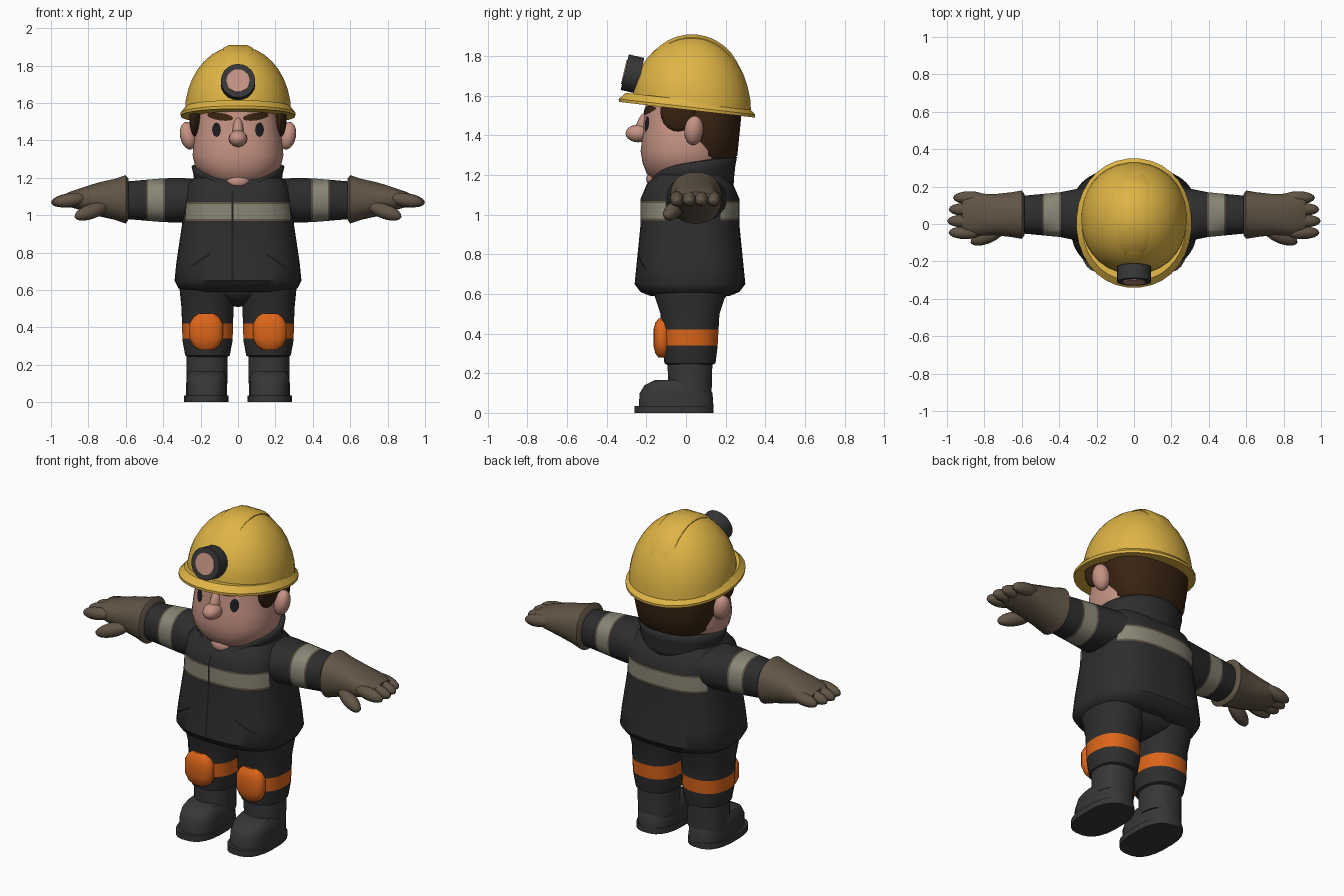
import bpy, bmesh, math
from mathutils import Matrix, Vector, Euler
from mathutils.bvhtree import BVHTree

cube = bpy.data.objects.get("Cube")
if cube:
    bpy.data.objects.remove(cube, do_unlink=True)


def material(name, red, green, blue):
    mat = bpy.data.materials.new(name)
    mat.use_nodes = True
    mat.diffuse_color = (red, green, blue, 1)
    shader = next(node for node in mat.node_tree.nodes if node.type == "BSDF_PRINCIPLED")
    shader.inputs["Base Color"].default_value = mat.diffuse_color
    return mat


YELLOW = material("helmet yellow", .74, .46, .06)
CLOTH = material("charcoal cloth", .027, .027, .027)
RUBBER = material("boot rubber", .038, .038, .038)
LEATHER = material("brown leather", .12, .09, .06)
SKIN = material("skin", .56, .29, .23)
ORANGE = material("pad orange", .72, .13, .01)
SILVER = material("reflective grey", .25, .24, .18)
HAIR = material("dark brown hair", .04, .017, .006)
BLACK = material("black", .012, .012, .014)
made = []


def finish(name, bm, mats, mirror=False):
    """Turn a bmesh into one object, or into a left and right pair."""
    bmesh.ops.recalc_face_normals(bm, faces=bm.faces)
    for side in (("left_", "right_") if mirror else ("",)):
        if side == "right_":
            bmesh.ops.scale(bm, vec=(-1, 1, 1), verts=bm.verts)
            bmesh.ops.reverse_faces(bm, faces=bm.faces)
        mesh = bpy.data.meshes.new(side + name)
        bm.to_mesh(mesh)
        for mat in mats:
            mesh.materials.append(mat)
        ob = bpy.data.objects.new(side + name, mesh)
        bpy.context.collection.objects.link(ob)
        made.append(ob)
    bm.free()
    return ob


def bridge(bm, loops):
    """Join closed loops of vertices with quads."""
    for low, high in zip(loops, loops[1:]):
        for i in range(len(low)):
            bm.faces.new((low[i - 1], low[i], high[i], high[i - 1]))


def paint_band(bm, axis, middle, half, edge, keep):
    """Cut a cross band with edging into the faces and colour it."""
    normal = Vector([float(i == axis) for i in range(3)])
    for reach in {half, half + edge}:
        for offset in (-reach, reach):
            geom = bm.verts[:] + bm.edges[:] + bm.faces[:]
            bmesh.ops.bisect_plane(bm, geom=geom, plane_co=normal * (middle + offset),
                                   plane_no=normal)
    for face in bm.faces:
        centre = face.calc_center_median()
        away = abs(centre[axis] - middle)
        if away < half + edge and keep(centre):
            face.material_index = 1 if away < half else 2


def loft(name, mats, centre, rings, along_x=False, sides=24, power=2.3, mirror=False,
         band=None, tilt=None):
    """Skin superellipse rings, each given as position and two radii."""
    bm = bmesh.new()
    loops = []
    for position, radius_a, radius_b in rings:
        loop = []
        for i in range(sides):
            angle = math.tau * (i + .5) / sides
            c, s = math.cos(angle), math.sin(angle)
            a = centre[0] + radius_a * math.copysign(abs(c) ** (2 / power), c)
            b = centre[1] + radius_b * math.copysign(abs(s) ** (2 / power), s)
            rise = b * tilt(position) if tilt else 0
            loop.append(bm.verts.new((position, a, b) if along_x else (a, b, position + rise)))
        loops.append(loop)
    bridge(bm, loops)
    bm.faces.new(loops[0])
    bm.faces.new(loops[-1])
    if band:
        paint_band(bm, *band)
    return finish(name, bm, mats, mirror)


def ball(name, mat, centre, scale, turn=(0, 0, 0), mirror=False):
    bm = bmesh.new()
    rotation = Euler([math.radians(degrees) for degrees in turn])
    bmesh.ops.create_uvsphere(bm, u_segments=16, v_segments=10, radius=1,
                              matrix=Matrix.LocRotScale(Vector(centre), rotation, Vector(scale)))
    finish(name, bm, [mat], mirror)


def patch(name, mat, target, x, z, width, height, degrees=0, rounded=True, mirror=False):
    """Lay a thin plate on the front of the target."""
    mesh = target.data
    tree = BVHTree.FromPolygons([v.co for v in mesh.vertices],
                                [f.vertices for f in mesh.polygons])
    turn = Matrix.Rotation(math.radians(degrees), 2)
    steps = 12
    bm = bmesh.new()
    bmesh.ops.create_grid(bm, x_segments=steps, y_segments=steps, size=1)
    for vert in bm.verts:
        u, v = vert.co.xy
        if rounded:
            u, v = u * math.sqrt(1 - v * v / 2), v * math.sqrt(1 - u * u / 2)
        spot = turn @ Vector((u * width / 2, v * height / 2)) + Vector((x, z))
        hit = tree.ray_cast(Vector((spot.x, -2, spot.y)), Vector((0, 1, 0)))[0]
        vert.co = hit - Vector((0, .005, 0))
    finish(name, bm, [mat], mirror)


# Jacket with a reflective band broken under the arms
jacket = loft("jacket", [CLOTH, SILVER, LEATHER], (0, .02),
              [(.59, .27, .2), (.61, .32, .25), (.65, .34, .28), (.75, .33, .27),
               (.95, .3, .25), (1.08, .29, .25), (1.15, .28, .22), (1.2, .24, .18)],
              sides=40, power=2.7,
              band=(2, 1.02, .04, .01, lambda c: abs(c.y - .03) > .13))
patch("zip_line", BLACK, jacket, -.03, .88, .01, .5, rounded=False)
patch("pocket_slit", BLACK, jacket, .2, .76, .13, .01, degrees=-34, rounded=False, mirror=True)

# Flared collar, low at the throat and high at the nape
bm = bmesh.new()
loops = []
for step in (0, .3, .7, 1):
    loop = []
    for i in range(32):
        angle = math.tau * i / 32
        x, y = math.sin(angle), -math.cos(angle)
        height = .13 + .03 * y - .08 * max(0, -y) ** 4
        flare = 1 + .08 * step * step
        loop.append(bm.verts.new((.23 * flare * x, .03 + .21 * flare * y, 1.13 + height * step)))
    loops.append(loop)
bridge(bm, loops)
collar = finish("collar", bm, [CLOTH])
collar.modifiers.new("thickness", "SOLIDIFY").thickness = .025

# Sleeves with reflective cuffs
loft("sleeve", [CLOTH, SILVER, LEATHER], (.05, 1.08),
     [(.18, .17, .11), (.3, .14, .12), (.4, .12, .118), (.61, .1, .1)],
     along_x=True, mirror=True, band=(0, .44, .04, .01, lambda c: True))

# Gloves
loft("glove", [LEATHER], (.05, 1.085),
     [(.585, .11, .11), (.6, .13, .13), (.66, .12, .11), (.75, .11, .09),
      (.84, .115, .06), (.9, .1, .04), (.92, .08, .03)], along_x=True, mirror=True)
for i, finger in enumerate(("little", "ring", "middle", "index")):
    reach = .92 - .008 * (i - 2) ** 2
    ball(finger + "_finger", LEATHER, (reach - .01, .14 - .062 * i, 1.08), (.09, .035, .036),
         turn=(0, 9, 0), mirror=True)
ball("thumb", LEATHER, (.785, -.065, 1.02), (.1, .04, .04), turn=(0, 18, -22), mirror=True)

# Trousers with knee straps and pads
ball("trouser_seat", CLOTH, (0, .03, .62), (.27, .18, .11))
loft("trouser_leg", [CLOTH, ORANGE], (.163, .02),
     [(.24, .1, .11), (.25, .12, .13), (.33, .135, .14), (.5, .14, .15), (.65, .155, .2)],
     mirror=True, band=(2, .38, .04, 0, lambda c: True))
loft("knee_pad", [ORANGE], (.17, -.12),
     [(.28, .04, .02), (.3, .07, .035), (.34, .09, .045), (.42, .09, .045),
      (.455, .07, .035), (.475, .04, .02)], sides=20, mirror=True)

# Boots
loft("boot_shaft", [RUBBER], (.165, .02), [(.1, .11, .11), (.29, .11, .115)], mirror=True)
loft("boot_foot", [RUBBER], (.168, -.05),
     [(.03, .11, .19), (.1, .11, .185), (.14, .106, .16), (.165, .09, .11)],
     power=2.6, mirror=True)
loft("boot_sole", [RUBBER], (.17, -.06), [(0, .12, .2), (.035, .12, .2)],
     power=2.6, mirror=True)

# Head
head = loft("head", [SKIN], (0, -.01),
            [(1.14, .08, .1), (1.18, .15, .16), (1.21, .19, .19), (1.26, .23, .21),
             (1.32, .244, .22), (1.4, .236, .21), (1.6, .2, .19)], sides=32)
ball("neck", SKIN, (0, -.12, 1.18), (.08, .08, .06))
ball("nose_tip", SKIN, (0, -.24, 1.41), (.05, .065, .045))
ball("nose_bridge", SKIN, (0, -.21, 1.45), (.03, .04, .08), turn=(-20, 0, 0))
ball("ear", SKIN, (.265, .04, 1.425), (.044, .05, .075), turn=(0, 12, 25), mirror=True)
patch("eye", BLACK, head, .115, 1.457, .046, .076, mirror=True)
patch("eyebrow", HAIR, head, .095, 1.527, .14, .04, degrees=8, mirror=True)

# Hair at the nape and sideburns
loft("hair", [HAIR], (0, .09),
     [(1.28, .19, .15), (1.3, .21, .17), (1.4, .236, .18), (1.5, .246, .19), (1.58, .23, .18)],
     sides=32)
ball("sideburn", HAIR, (.23, -.04, 1.52), (.03, .09, .1), mirror=True)

# Helmet: tilted dome, brim and crown ridge
dome = [(1.55 + .355 * math.sin(t), .285 * math.cos(t), .3 * math.cos(t))
        for t in (math.pi / 2 * i / 9 for i in range(9))]
loft("helmet_dome", [YELLOW], (0, .03), dome, sides=32, power=2.1,
     tilt=lambda z: (z - 1.91) / 3.2)
loft("helmet_brim", [YELLOW], (0, .005),
     [(1.53, .27, .3), (1.53, .307, .345), (1.545, .308, .346), (1.58, .28, .31)],
     sides=32, power=2.1, tilt=lambda z: -.115)
loft("helmet_ridge", [YELLOW], (.03, 1.655),
     [(-.08, .24, .24), (-.05, .255, .255), (.05, .255, .255), (.08, .24, .24)],
     along_x=True, sides=32, power=2)

# Headlamp, leaning back
lean = Matrix.Translation((0, -.27, 1.71)) @ Matrix.Rotation(math.radians(77), 4, "X")
for name, mat, radius, depth in (("lamp_housing", RUBBER, .092, .08), ("lamp_lens", SKIN, .062, .09)):
    bm = bmesh.new()
    bmesh.ops.create_cone(bm, cap_ends=True, segments=20, radius1=radius, radius2=radius,
                          depth=depth, matrix=lean)
    finish(name, bm, [mat])

# Smooth shading that keeps hard edges
bpy.ops.object.select_all(action="DESELECT")
for ob in made:
    ob.select_set(True)
bpy.context.view_layer.objects.active = made[0]
bpy.ops.object.shade_smooth_by_angle(angle=math.radians(42))
